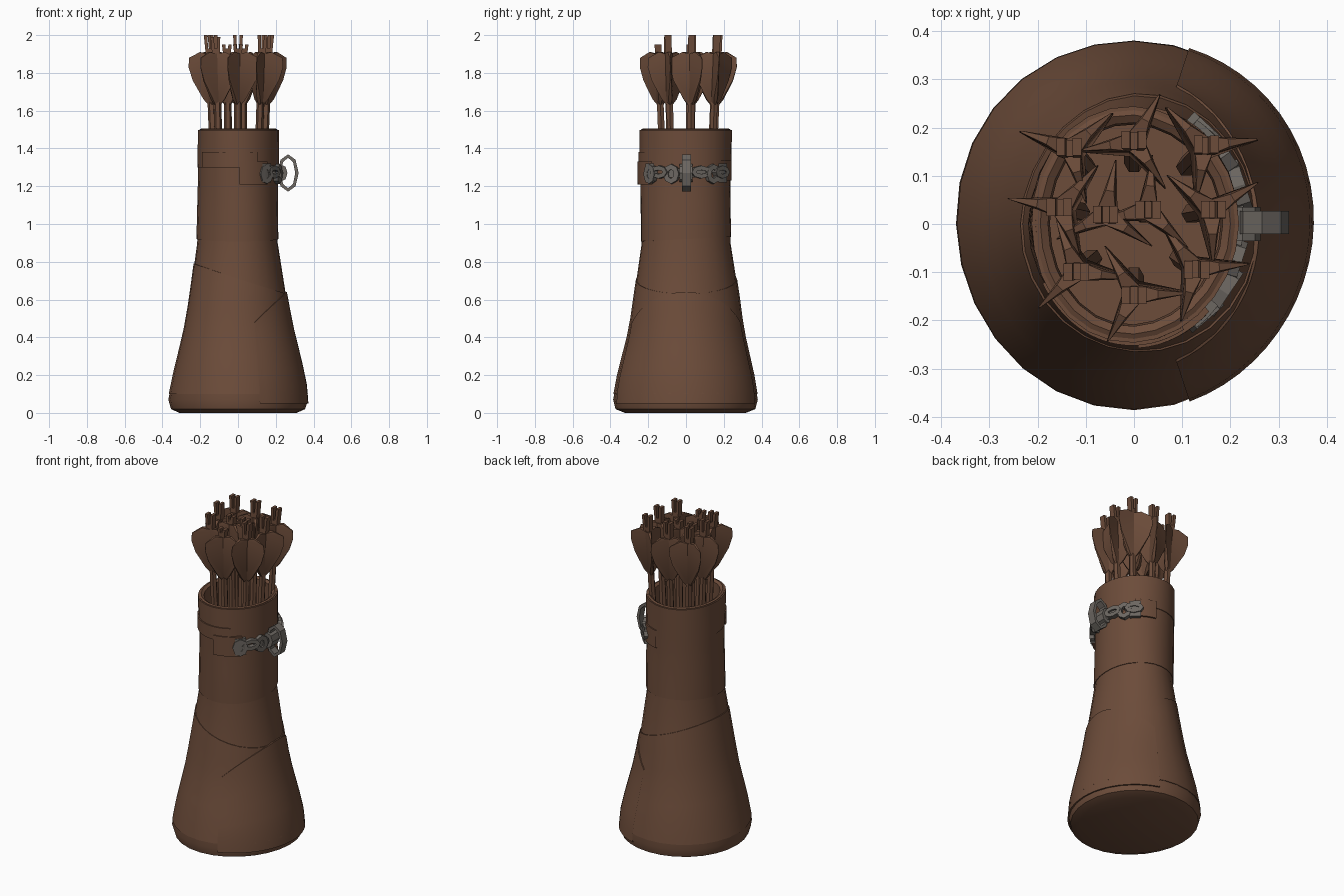
import bpy, bmesh, math, random
from mathutils import Vector, Matrix

random.seed(4)
if "Cube" in bpy.data.objects:
    bpy.data.objects.remove(bpy.data.objects["Cube"])


def material(name, rgb):
    m = bpy.data.materials.new(name)
    m.use_nodes = True
    m.diffuse_color = (*rgb, 1)
    m.node_tree.nodes["Principled BSDF"].inputs["Base Color"].default_value = (*rgb, 1)
    return m


leather = material("brown leather", (0.15, 0.072, 0.042))
metal = material("grey metal", (0.15, 0.135, 0.12))

# Height, half width in x, half width in y
PROFILE = [(0, .31, .32), (.02, .355, .37), (.07, .37, .383), (.2, .345, .36),
           (.45, .285, .30), (.6, .257, .28), (.9, .213, .235), (1.2, .208, .233),
           (1.5, .207, .237)]


def hide_point(angle, z, offset=0.0):
    """Point on the body surface at an angle and height, moved outward."""
    for (z0, x0, y0), (z1, x1, y1) in zip(PROFILE, PROFILE[1:]):
        if z <= z1:
            break
    t = (z - z0) / (z1 - z0)
    swell = offset + .003 * math.sin(3 * angle + 5 * z)
    return Vector(((x0 + (x1 - x0) * t + swell) * math.cos(angle),
                   (y0 + (y1 - y0) * t + swell) * math.sin(angle), z))


def finish(name, bm, mat, smooth=35):
    bmesh.ops.recalc_face_normals(bm, faces=bm.faces)
    mesh = bpy.data.meshes.new(name)
    bm.to_mesh(mesh)
    bm.free()
    mesh.materials.append(mat)
    obj = bpy.data.objects.new(name, mesh)
    bpy.context.collection.objects.link(obj)
    if smooth:
        bpy.ops.object.select_all(action='DESELECT')
        obj.select_set(True)
        bpy.context.view_layer.objects.active = obj
        bpy.ops.object.shade_smooth_by_angle(angle=math.radians(smooth))
    return obj


def skin(name, rings, mat, closed=True, caps=False):
    """Join rows of points into a surface."""
    bm = bmesh.new()
    rows = [[bm.verts.new(p) for p in ring] for ring in rings]
    n = len(rows[0])
    for a, b in zip(rows, rows[1:]):
        for i in range(n if closed else n - 1):
            j = (i + 1) % n
            bm.faces.new((a[i], a[j], b[j], b[i]))
    if caps:
        bm.faces.new(rows[0])
        bm.faces.new(rows[-1])
    return finish(name, bm, mat)


def panel(name, start, end, low, high, thick, mat=leather, rows=6, cols=24):
    """Slab wrapped on the body; low and high are heights as functions of angle."""
    closed = end - start >= 360
    angles = [math.radians(start + (end - start) * i / cols)
              for i in range(cols if closed else cols + 1)]

    def row(t, offset):
        return [hide_point(a, low(a) + (high(a) - low(a)) * t, offset) for a in angles]
    outer = [row(r / rows, thick) for r in range(rows + 1)]
    return skin(name, [row(0, -.004)] + outer + [row(1, -.004)], mat, closed)


# Hollow body with rim and inner floor
SIDES = 28
turn = [2 * math.pi * i / SIDES for i in range(SIDES)]
rings = [[hide_point(a, z) for a in turn] for z, _, _ in PROFILE]
for z, inset in ((1.505, -.01), (1.495, -.026), (1.3, -.03), (.06, -.03)):
    rings.append([hide_point(a, 1.5, inset).xy.to_3d() + Vector((0, 0, z)) for a in turn])
skin("quiver_body", rings, leather, caps=True)

# Overlapping leather wraps
panel("slanted_lower_wrap", 0, 360, lambda a: .1,
      lambda a: .71 - .08 * math.cos(a), .004, cols=SIDES)
panel("upper_wrap", 0, 360, lambda a: .92 + .012 * math.sin(a), lambda a: 1.3, .004, cols=SIDES)
panel("collar", 0, 360, lambda a: 1.3, lambda a: 1.497, .008, cols=SIDES)
panel("arched_side_patch", -72, 72, lambda a: .05,
      lambda a: .64 - .16 * (a / 1.25) ** 2, .008)
panel("collar_strap", -150, -62, lambda a: 1.3, lambda a: 1.38, .014, rows=2)
panel("front_strap_tab", -88, -46, lambda a: 1.21, lambda a: 1.33, .02, rows=2, cols=8)
panel("back_strap_tab", 48, 80, lambda a: 1.23, lambda a: 1.34, .014, rows=2, cols=8)


# Metal fittings
def link(name, centre, out, along, half_long, half_short, thick, depth, steps=8):
    """Flat-sided oval ring lying in the plane of two directions."""
    out, along = Vector(out).normalized(), Vector(along).normalized()
    side = out.cross(along)
    rings = []
    for i in range(steps + 1):
        a = 2 * math.pi * i / steps
        ring = []
        for r, d in ((thick, depth), (thick, -depth), (-thick, -depth), (-thick, depth)):
            ring.append(Vector(centre) + out * (half_short + r) * math.cos(a)
                        + along * (half_long + r) * math.sin(a) + side * d)
        rings.append(ring)
    obj = skin(name, rings, metal)
    return obj


UP = Vector((0, 0, 1))
link("hanging_ring", (.265, .003, 1.27), (1, 0, 0), UP, .09, .047, .009, .024)
link("ring_mount", (.225, 0, 1.27), (1, 0, 0), UP, .035, .025, .012, .035)
for k, degrees in enumerate((-49, -34, -18, 18, 34, 47)):
    a = math.radians(degrees)
    out = Vector((math.cos(a), math.sin(a), 0))
    tangent = UP.cross(out)
    centre = hide_point(a, 1.265 + .01 * (k % 2), .016)
    if k % 2:
        link(f"chain_link_{k + 1}", centre, UP, tangent, .042, .022, .012, .016)
    else:
        link(f"chain_link_{k + 1}", centre, UP, tangent, .03, .038, .014, .013)
for name, start in (("front_clasp", -56), ("back_clasp", 41)):
    panel(name, start, start + 15, lambda a: 1.22, lambda a: 1.32, .026, metal, 2, 4)
panel("chain_plate", -30, 30, lambda a: 1.245, lambda a: 1.295, .02, metal, 2, 8)

# Arrows: position at the top, and heading of the first vane
VANE = [(.04, 1.66), (.095, 1.76), (.115, 1.83), (.11, 1.88), (.05, 1.91)]
ARROWS = [(0, .175, 65), (.15, .165, 15), (-.135, .16, 165), (.165, .03, 25),
          (-.155, .035, 165), (.13, -.095, 10), (-.12, -.1, 230), (0, -.15, 245),
          (.03, .03, 80), (-.06, .02, 200)]


def hull(bm, points):
    verts = [bm.verts.new(p) for p in points]
    bmesh.ops.convex_hull(bm, input=verts)


for k, (px, py, heading) in enumerate(ARROWS):
    bm = bmesh.new()
    tip = 2 - random.choice((0, .01, .05))
    # Shaft, then flared nock with two prongs
    hull(bm, [(r * math.cos(i * math.pi / 3), r * math.sin(i * math.pi / 3), z)
              for i in range(6) for r, z in ((.021, .9), (.02, 1.93))])
    for s in (-1, 1):
        hull(bm, [(s * x, y, z) for x, z in ((.005, 1.9), (.02, 1.9), (.008, tip), (.026, tip))
                  for y in (-.018, .018)])
    # Three wedge-shaped vanes
    for v in range(3):
        spin = Matrix.Rotation(math.radians(heading + 120 * v + random.uniform(-8, 8)), 3, 'Z')
        pts = [(d, s * .014 * (1 - d / .125), z) for d, z in VANE for s in (-1, 1)]
        pts += [(.005, s * .02, z) for z in (1.65, 1.9) for s in (-1, 1)]
        hull(bm, [spin @ Vector(p) for p in pts + [(0, 0, 1.61)]])
    # Fan the arrows outward towards the top
    for vert in bm.verts:
        fan = .72 + .28 * (vert.co.z - .9) / 1.1
        vert.co.x += px * fan
        vert.co.y += py * fan
    finish(f"arrow_{k + 1}", bm, leather, 25)
